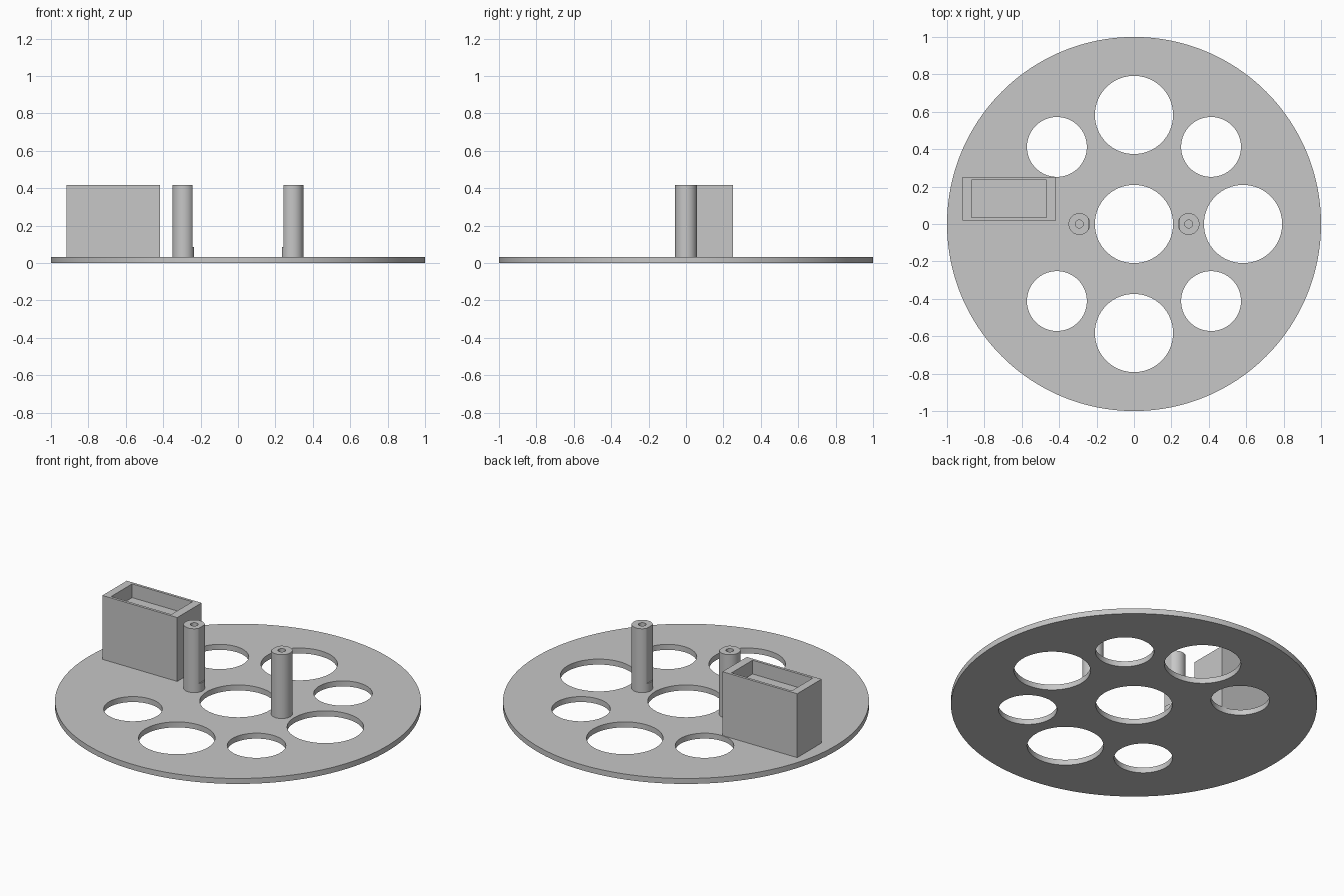
import bpy, bmesh
from mathutils import Matrix, Vector

if "Cube" in bpy.data.objects:
    bpy.data.objects.remove(bpy.data.objects["Cube"], do_unlink=True)

# Single grey material
grey = bpy.data.materials.new("light_grey")
grey.use_nodes = True
colour = (0.57, 0.57, 0.57, 1)
grey.diffuse_color = colour
grey.node_tree.nodes["Principled BSDF"].inputs["Base Color"].default_value = colour

PLATE = 0.033    # plate thickness
TOP = 0.418      # height of the box and posts
POST_X = 0.292


def cylinder(bm, x, y, r, z0, z1, segments=96):
    bmesh.ops.create_cone(bm, cap_ends=True, segments=segments, radius1=r, radius2=r,
                          depth=z1 - z0, matrix=Matrix.Translation((x, y, (z0 + z1) / 2)))


def block(bm, low, high):
    low, high = Vector(low), Vector(high)
    bmesh.ops.create_cube(bm, size=1, matrix=Matrix.Translation((low + high) / 2)
                          @ Matrix.Diagonal((*(high - low), 1)))


def make_object(name, bm):
    mesh = bpy.data.meshes.new(name)
    bm.to_mesh(mesh)
    bm.free()
    mesh.materials.append(grey)
    obj = bpy.data.objects.new(name, mesh)
    bpy.context.collection.objects.link(obj)
    return obj


def carve(name, body, cuts):
    """Subtract the cutter solids from the body and shade the result."""
    obj, cutter = make_object(name, body), make_object(name + "_cutter", cuts)
    cutter.hide_render = True
    mod = obj.modifiers.new("cut", "BOOLEAN")
    mod.operation, mod.solver, mod.object = "DIFFERENCE", "EXACT", cutter
    bpy.ops.object.select_all(action="DESELECT")
    bpy.context.view_layer.objects.active = obj
    obj.select_set(True)
    bpy.ops.object.modifier_apply(modifier=mod.name)
    bpy.data.objects.remove(cutter, do_unlink=True)
    bpy.ops.object.shade_smooth_by_angle()
    return obj


# Round base plate with large and small openings
body, cuts = bmesh.new(), bmesh.new()
cylinder(body, 0, 0, 1, 0, PLATE, 192)
for x, y in ((0, 0), (0.583, 0), (0, 0.583), (0, -0.583)):
    cylinder(cuts, x, y, 0.209, -0.1, 0.1)
for x in (-0.412, 0.412):
    for y in (-0.412, 0.412):
        cylinder(cuts, x, y, 0.16, -0.1, 0.1)
carve("base_plate", body, cuts)

# Upright box with a shallow tray in its top
body, cuts = bmesh.new(), bmesh.new()
block(body, (-0.917, 0.018, PLATE), (-0.418, 0.25, TOP))
block(cuts, (-0.87, 0.034, TOP - 0.083), (-0.468, 0.234, TOP + 0.1))
carve("tray_box", body, cuts)

# Two bored posts, flattened on the side facing the centre
for name, side in (("left_post", 1), ("right_post", -1)):
    body, cuts = bmesh.new(), bmesh.new()
    x = side * POST_X
    cylinder(body, x, 0, 0.058, PLATE, TOP, 64)
    cylinder(cuts, x, 0, 0.021, TOP - 0.25, TOP + 0.1, 48)
    xs = sorted((side * 0.15, side * 0.242))
    block(cuts, (xs[0], -0.1, 0.085), (xs[1], 0.1, TOP + 0.1))
    carve(name, body, cuts)
